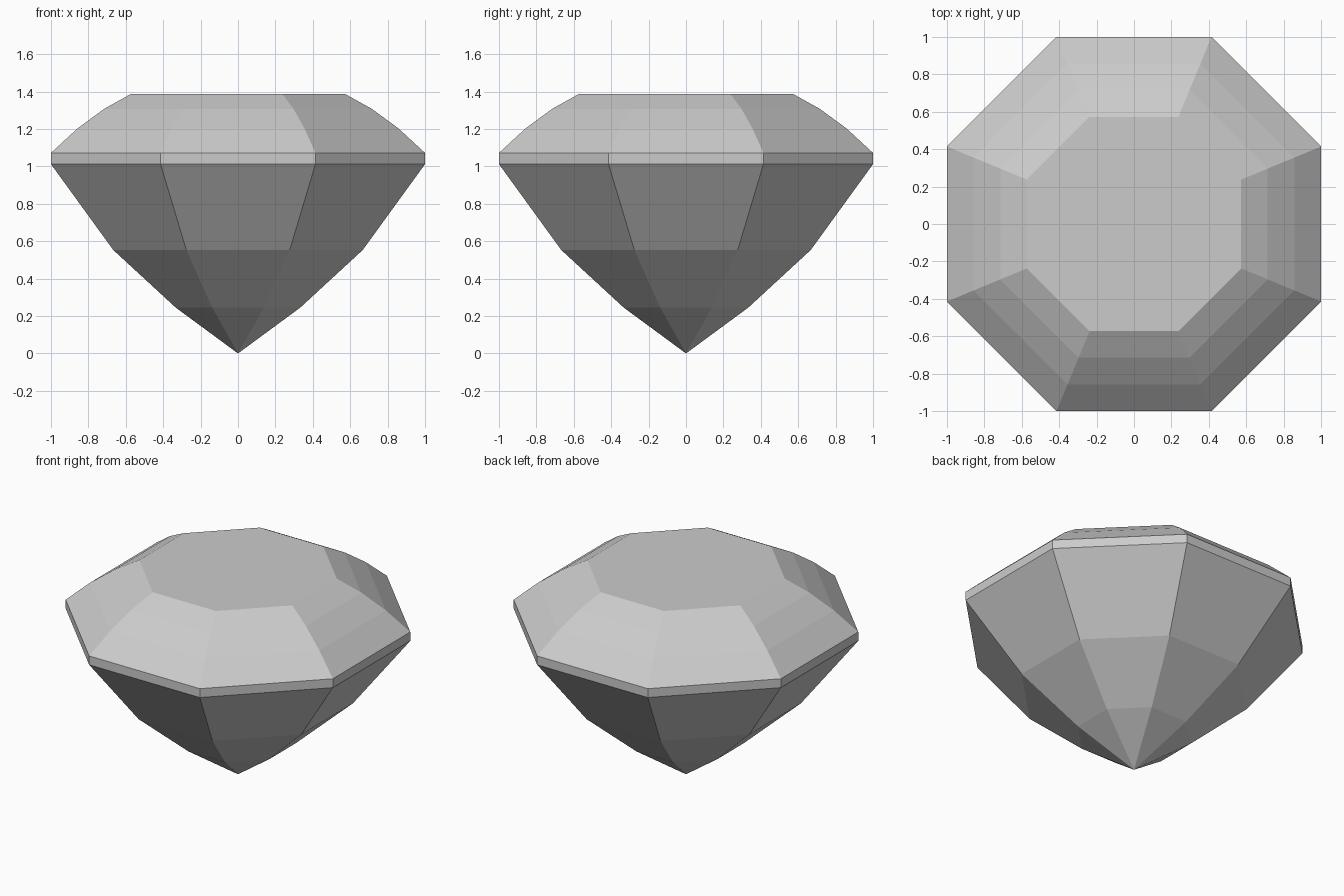
import bpy, bmesh
from math import cos, sin, pi

if "Cube" in bpy.data.objects:
    bpy.data.objects.remove(bpy.data.objects["Cube"])

SIDES = 8
# Profile from above the tip to the table: (distance to flat side, height)
PROFILE = [
    (0.333, 0.245), (0.667, 0.553), (1.0, 1.012),                # pavilion
    (1.0, 1.072),                                                # girdle
    (0.858, 1.203), (0.715, 1.308), (0.573, 1.387),              # crown
]

bm = bmesh.new()


def ring(apothem, z):
    """Octagon with flat sides facing the axes."""
    r = apothem / cos(pi / SIDES)
    angles = [(i + 0.5) * 2 * pi / SIDES for i in range(SIDES)]
    return [bm.verts.new((r * cos(a), r * sin(a), z)) for a in angles]


tip = bm.verts.new((0, 0, 0))
rings = [ring(a, z) for a, z in PROFILE]

# Pointed bottom facets
for i in range(SIDES):
    bm.faces.new((tip, rings[0][(i + 1) % SIDES], rings[0][i]))

# Facet bands between neighbouring rings
for low, high in zip(rings, rings[1:]):
    for i in range(SIDES):
        j = (i + 1) % SIDES
        bm.faces.new((low[i], low[j], high[j], high[i]))

# Flat table on top
bm.faces.new(rings[-1])
bmesh.ops.recalc_face_normals(bm, faces=bm.faces)

mesh = bpy.data.meshes.new("cut_gem")
bm.to_mesh(mesh)
bm.free()
gem = bpy.data.objects.new("cut_gem", mesh)
bpy.context.collection.objects.link(gem)
